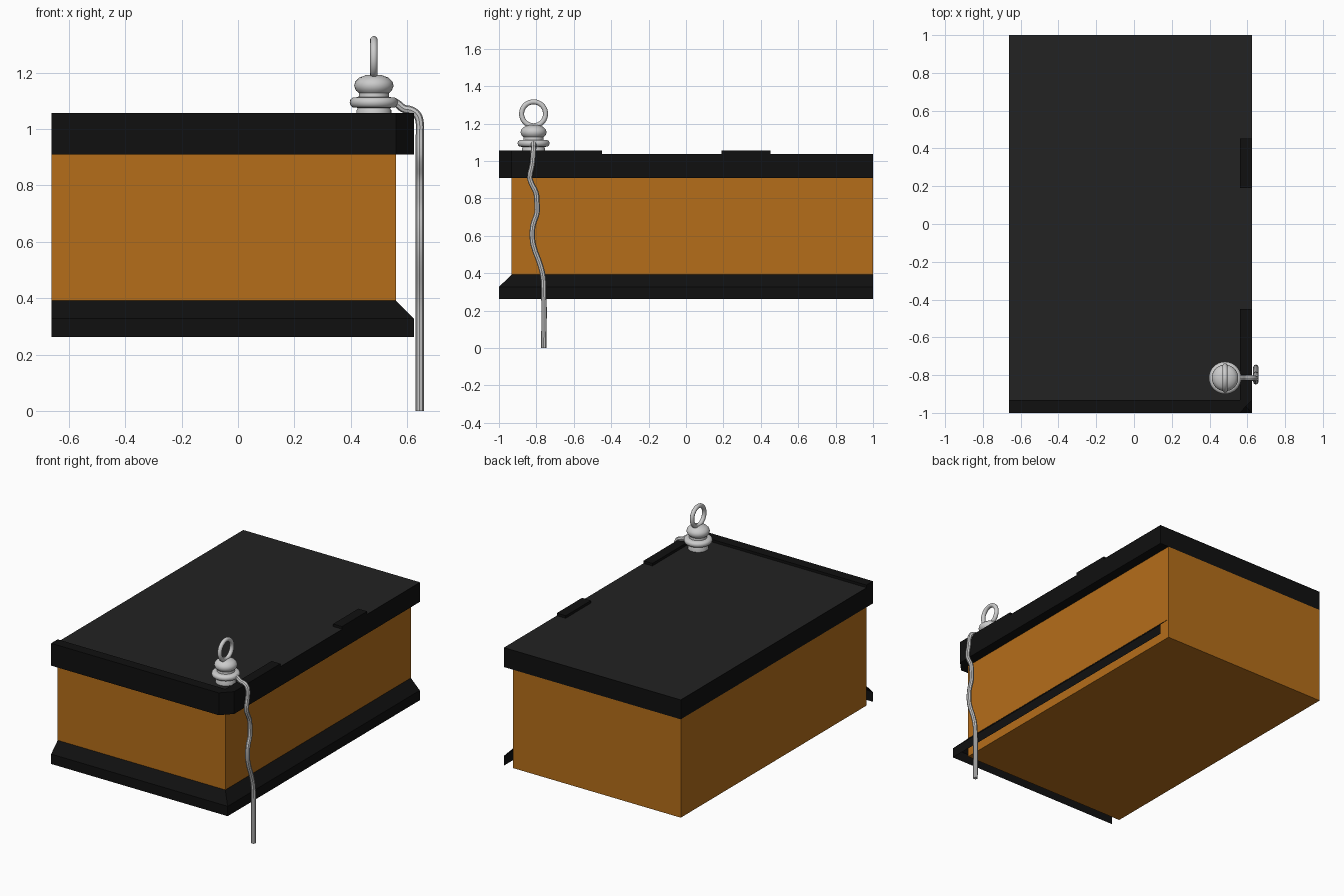
import bpy, bmesh, math
from mathutils import Vector

if "Cube" in bpy.data.objects:
    bpy.data.objects.remove(bpy.data.objects["Cube"])


def material(name, rgb):
    m = bpy.data.materials.new(name)
    m.diffuse_color = (*rgb, 1)
    m.use_nodes = True
    m.node_tree.nodes["Principled BSDF"].inputs["Base Color"].default_value = m.diffuse_color
    return m


ORANGE = material("orange_wall", (0.46, 0.155, 0.01))
BLACK = material("black_trim", (0.005, 0.005, 0.005))
ROOFING = material("roofing", (0.016, 0.016, 0.016))


def add_mesh(name, verts, faces, mat=None):
    me = bpy.data.meshes.new(name)
    me.from_pydata(verts, [], faces)
    ob = bpy.data.objects.new(name, me)
    bpy.context.collection.objects.link(ob)
    if mat:
        me.materials.append(mat)
    return ob


def prism(name, outline, z0, z1, mat):
    """Extrude a counter-clockwise plan outline from z0 to z1."""
    n = len(outline)
    verts = [(x, y, z) for z in (z0, z1) for x, y in outline]
    faces = [tuple(reversed(range(n))), tuple(range(n, 2 * n))]
    faces += [(i, (i + 1) % n, (i + 1) % n + n, i + n) for i in range(n)]
    return add_mesh(name, verts, faces, mat)


def rect(x0, x1, y0, y1):
    return [(x0, y0), (x1, y0), (x1, y1), (x0, y1)]


def smooth(ob, angle=40):
    bpy.ops.object.select_all(action='DESELECT')
    ob.select_set(True)
    bpy.context.view_layer.objects.active = ob
    bpy.ops.object.shade_smooth_by_angle(angle=math.radians(angle))


# Shared plan dimensions: wall line and overhang line
L, WALL_X, OUT_X = -0.662, 0.56, 0.625
WALL_Y, OUT_Y, BACK = -0.932, -1.0, 1.0

# Walls
prism("body", rect(L, WALL_X, WALL_Y, BACK), 0.262, 0.91, ORANGE)

# Roof block with chamfered front corner, plus its top covering
prism("roof_fascia", [(L, OUT_Y), (WALL_X, OUT_Y), (OUT_X, WALL_Y),
                      (OUT_X, BACK), (L, BACK)], 0.91, 1.038, BLACK)
add_mesh("roof_covering", [(x, y, 1.04) for x, y in rect(L, OUT_X, WALL_Y, BACK)],
         [(0, 1, 2, 3)], ROOFING)

# Raised kerbs along the front and right edges
prism("front_kerb", [(L, OUT_Y), (WALL_X, OUT_Y), (OUT_X, WALL_Y), (L, WALL_Y)],
      1.03, 1.057, BLACK)
for name, y0, y1 in (("right_kerb_front", WALL_Y, -0.45), ("right_kerb_back", 0.19, 0.453)):
    prism(name, rect(WALL_X, OUT_X, y0, y1), 1.03, 1.057, BLACK)

# Flared skirt: open sheet round the front and right sides
rows = [(OUT_X, OUT_Y, 0.262), (OUT_X, OUT_Y, 0.327), (WALL_X, WALL_Y, 0.392)]
verts = [p for x, y, z in rows for p in ((L, y, z), (x, y, z), (x, BACK, z))]
faces = [(r * 3 + c, r * 3 + c + 1, r * 3 + c + 4, r * 3 + c + 3)
         for r in range(2) for c in range(2)]
add_mesh("flared_skirt", verts, faces, BLACK)

# Turned knob: lathe a profile
CX, CY = 0.482, -0.815
profile = [(0, 1.035), (0.062, 1.035), (0.062, 1.066), (0.057, 1.075),
           (0.075, 1.077), (0.083, 1.084), (0.086, 1.095), (0.083, 1.105),
           (0.074, 1.112), (0.054, 1.113), (0.053, 1.127), (0.064, 1.137),
           (0.070, 1.153), (0.066, 1.168), (0.052, 1.182), (0.028, 1.191), (0, 1.193)]
bm = bmesh.new()
pts = [bm.verts.new((CX + r, CY, z)) for r, z in profile]
edges = [bm.edges.new(p) for p in zip(pts, pts[1:])]
bmesh.ops.spin(bm, geom=pts + edges, cent=(CX, CY, 0), axis=(0, 0, 1),
               angle=math.tau, steps=32, use_duplicate=False)
bmesh.ops.remove_doubles(bm, verts=bm.verts, dist=1e-5)
bmesh.ops.recalc_face_normals(bm, faces=bm.faces)
knob = add_mesh("knob", [], [])
bm.to_mesh(knob.data)
bm.free()
smooth(knob)

# Ring standing on the knob
bpy.ops.mesh.primitive_torus_add(location=(CX, CY, 1.252), rotation=(0, math.pi / 2, 0),
                                 major_radius=0.064, minor_radius=0.0135,
                                 major_segments=36, minor_segments=12)
ring = bpy.context.object
ring.name = "knob_ring"
smooth(ring)

# Wavy cord hanging from the knob down to the ground
path = [(0.545, -0.815, 1.10), (0.565, -0.815, 1.09), (0.588, -0.815, 1.072),
        (0.615, -0.815, 1.066), (0.636, -0.816, 1.05), (0.645, -0.818, 1.02),
        (0.645, -0.822, 0.98), (0.645, -0.835, 0.91), (0.645, -0.826, 0.88),
        (0.645, -0.802, 0.83), (0.645, -0.797, 0.78), (0.645, -0.797, 0.72),
        (0.645, -0.817, 0.66), (0.645, -0.822, 0.60), (0.645, -0.816, 0.55),
        (0.645, -0.778, 0.44), (0.645, -0.764, 0.38), (0.645, -0.76, 0.30),
        (0.645, -0.76, 0.0)]
cu = bpy.data.curves.new("cord", 'CURVE')
cu.dimensions = '3D'
cu.bevel_depth = 0.0145
cu.bevel_resolution = 2
cu.resolution_u = 3
cu.use_fill_caps = True
sp = cu.splines.new('BEZIER')
sp.bezier_points.add(len(path) - 1)
for bp, co in zip(sp.bezier_points, path):
    bp.co = Vector(co)
    bp.handle_left_type = bp.handle_right_type = 'AUTO'
cord = bpy.data.objects.new("cord", cu)
bpy.context.collection.objects.link(cord)
bpy.ops.object.select_all(action='DESELECT')
cord.select_set(True)
bpy.context.view_layer.objects.active = cord
bpy.ops.object.convert(target='MESH')
smooth(bpy.context.object)
